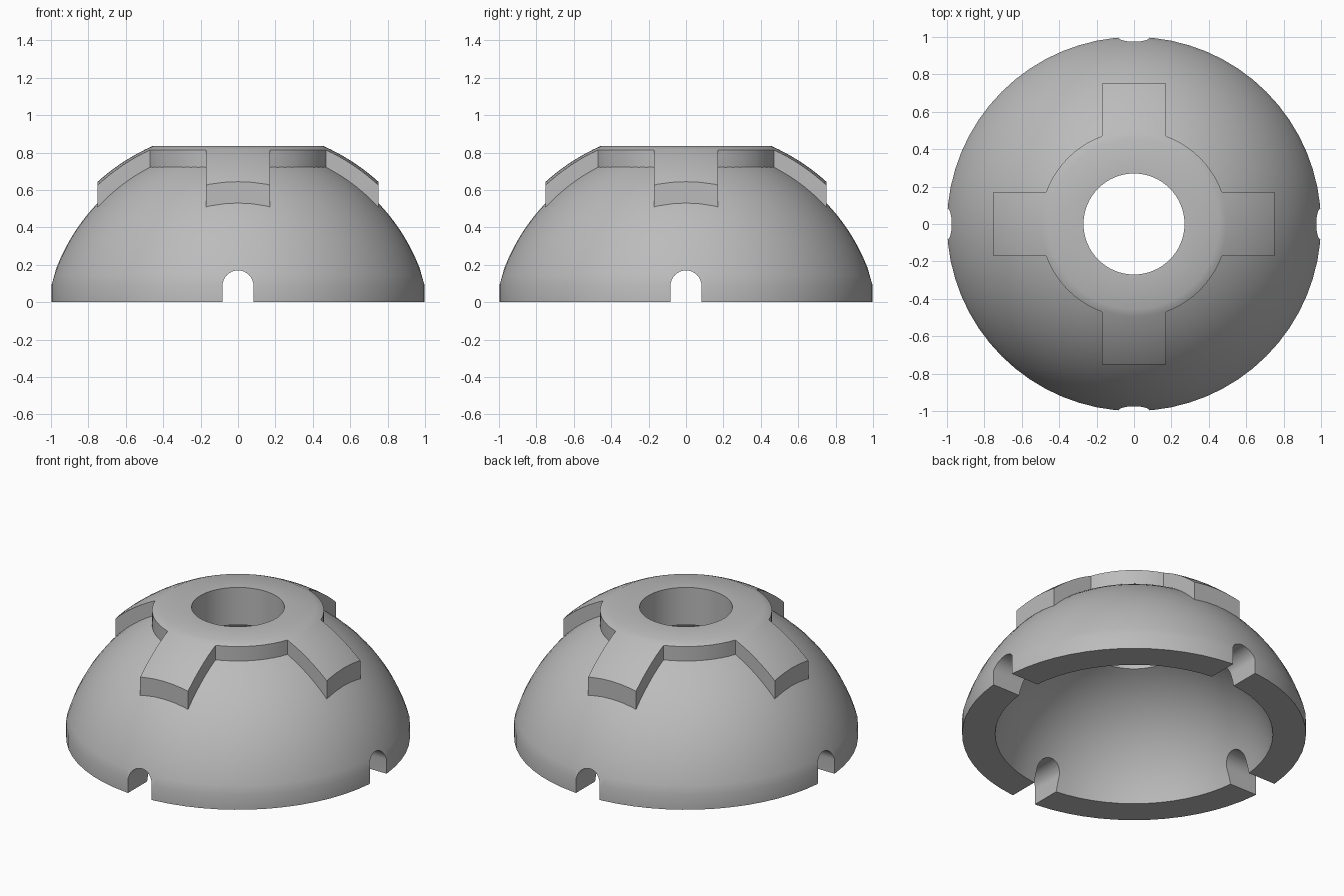
import bpy, bmesh, math
from math import sin, cos, pi, sqrt, asin

default = bpy.data.objects.get("Cube")
if default:
    bpy.data.objects.remove(default, do_unlink=True)

SEGMENTS = 64
CENTRE = -0.19               # height of the common sphere centre
OUTER, INNER, RAISED = 1.04, 0.83, 1.122
HOLE, TOP = 0.27, 0.835

grey = bpy.data.materials.new("plain grey")
grey.use_nodes = True
grey.diffuse_color = (0.5, 0.5, 0.5, 1)
grey.node_tree.nodes["Principled BSDF"].inputs["Base Color"].default_value = (0.5, 0.5, 0.5, 1)


def finish_mesh(name, bm):
    bmesh.ops.recalc_face_normals(bm, faces=bm.faces)
    mesh = bpy.data.meshes.new(name)
    bm.to_mesh(mesh)
    bm.free()
    mesh.materials.append(grey)
    obj = bpy.data.objects.new(name, mesh)
    bpy.context.collection.objects.link(obj)
    return obj


def sphere_arc(radius, r_start, r_end, steps):
    """Profile points (r, z) on a sphere between two distances from the axis."""
    a, b = asin(r_start / radius), asin(r_end / radius)
    angles = [a + (b - a) * i / steps for i in range(steps + 1)]
    return [(radius * sin(t), CENTRE + radius * cos(t)) for t in angles]


def lathe(name, profile):
    """Closed profile turned round the z axis."""
    bm = bmesh.new()
    rings = [[bm.verts.new((r * cos(2 * pi * s / SEGMENTS), r * sin(2 * pi * s / SEGMENTS), z))
              for r, z in profile] for s in range(SEGMENTS)]
    n = len(profile)
    for s in range(SEGMENTS):
        a, b = rings[s], rings[(s + 1) % SEGMENTS]
        for i in range(n):
            j = (i + 1) % n
            bm.faces.new((a[i], b[i], b[j], a[j]))
    return finish_mesh(name, bm)


def prism(name, outline, direction):
    """Flat outline extruded along a direction."""
    bm = bmesh.new()
    face = bm.faces.new([bm.verts.new(p) for p in outline])
    moved = bmesh.ops.extrude_face_region(bm, geom=[face])["geom"]
    bmesh.ops.translate(bm, vec=direction, verts=[v for v in moved if isinstance(v, bmesh.types.BMVert)])
    obj = finish_mesh(name, bm)
    obj.hide_render = True
    return obj


def cut(obj, cutter, operation):
    mod = obj.modifiers.new("cut", 'BOOLEAN')
    mod.operation = operation
    mod.solver = 'EXACT'
    mod.object = cutter
    bpy.context.view_layer.objects.active = obj
    bpy.ops.object.modifier_apply(modifier=mod.name)
    bpy.data.objects.remove(cutter, do_unlink=True)


# Hollow dome with a round hole at the top
inner_foot = sqrt(INNER ** 2 - CENTRE ** 2)
shell = sphere_arc(OUTER, HOLE, 1.0, 20) + [(1.0, 0)]
shell += sphere_arc(INNER, inner_foot, HOLE, 16)
dome = lathe("dome_shell", shell)

# Four arched notches through the foot of the dome
half = 0.083
arch = [(half, -0.1)] + [(half * cos(pi * i / 16), 0.087 + half * sin(pi * i / 16))
                         for i in range(17)] + [(-half, -0.1)]
cut(dome, prism("notch_cutter_y", [(u, -1.2, z) for u, z in arch], (0, 2.4, 0)), 'DIFFERENCE')
cut(dome, prism("notch_cutter_x", [(-1.2, u, z) for u, z in arch], (2.4, 0, 0)), 'DIFFERENCE')

# Raised collar with four arms, flat on top and trimmed to a cross outline
flat_edge = sqrt(RAISED ** 2 - (TOP - CENTRE) ** 2)
cap = [(HOLE, TOP)] + sphere_arc(RAISED, flat_edge, 0.9, 14) + sphere_arc(OUTER - 0.03, 0.9, HOLE, 16)
collar = lathe("cross_collar", cap)

arm_half, arm_end, disc = 0.17, 0.75, 0.5
start = asin(arm_half / disc)
outline = []
for quarter in range(4):
    c, s = round(cos(quarter * pi / 2)), round(sin(quarter * pi / 2))
    points = [(arm_end, -arm_half), (arm_end, arm_half)]
    for i in range(11):
        t = start + (pi / 2 - 2 * start) * i / 10
        points.append((disc * cos(t), disc * sin(t)))
    outline += [(x * c - y * s, x * s + y * c, 0) for x, y in points]
cut(collar, prism("cross_cutter", outline, (0, 0, 1.2)), 'INTERSECT')

# Smooth shading with crisp edges
for obj in (dome, collar):
    bpy.ops.object.select_all(action='DESELECT')
    obj.select_set(True)
    bpy.context.view_layer.objects.active = obj
    bpy.ops.object.shade_smooth_by_angle(angle=math.radians(30))
